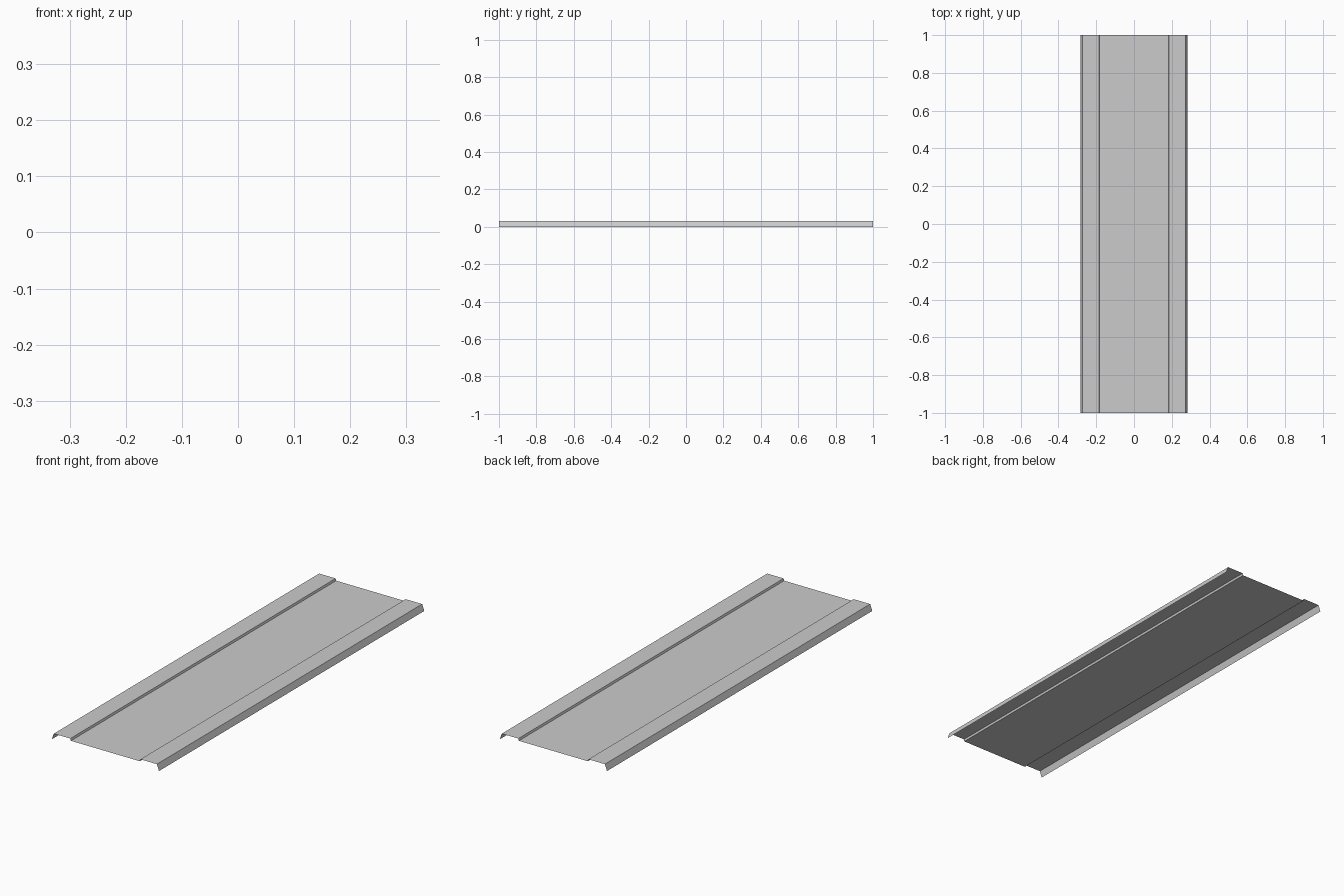
import bpy, bmesh

if "Cube" in bpy.data.objects:
    bpy.data.objects.remove(bpy.data.objects["Cube"])

# Half of the bent-sheet cross-section (x, z): recessed panel, step, flange, outer lip
HALF = [(0.182, 0.02), (0.185, 0.03), (0.272, 0.03), (0.283, 0.0)]
PROFILE = [(-x, z) for x, z in reversed(HALF)] + HALF
LENGTH = 2.0

# Open sheet extruded along y
bm = bmesh.new()
verts = [bm.verts.new((x, -LENGTH / 2, z)) for x, z in PROFILE]
edges = [bm.edges.new(pair) for pair in zip(verts, verts[1:])]
bmesh.ops.extrude_edge_only(bm, edges=edges)
bm.verts.ensure_lookup_table()
bmesh.ops.translate(bm, vec=(0, LENGTH, 0), verts=bm.verts[len(PROFILE):])

# Face normals outward (upward)
for f in bm.faces:
    f.normal_update()
    if f.normal.z < 0:
        f.normal_flip()

mesh = bpy.data.meshes.new("folded_sheet_panel")
bm.to_mesh(mesh)
bm.free()
panel = bpy.data.objects.new("folded_sheet_panel", mesh)
bpy.context.collection.objects.link(panel)
